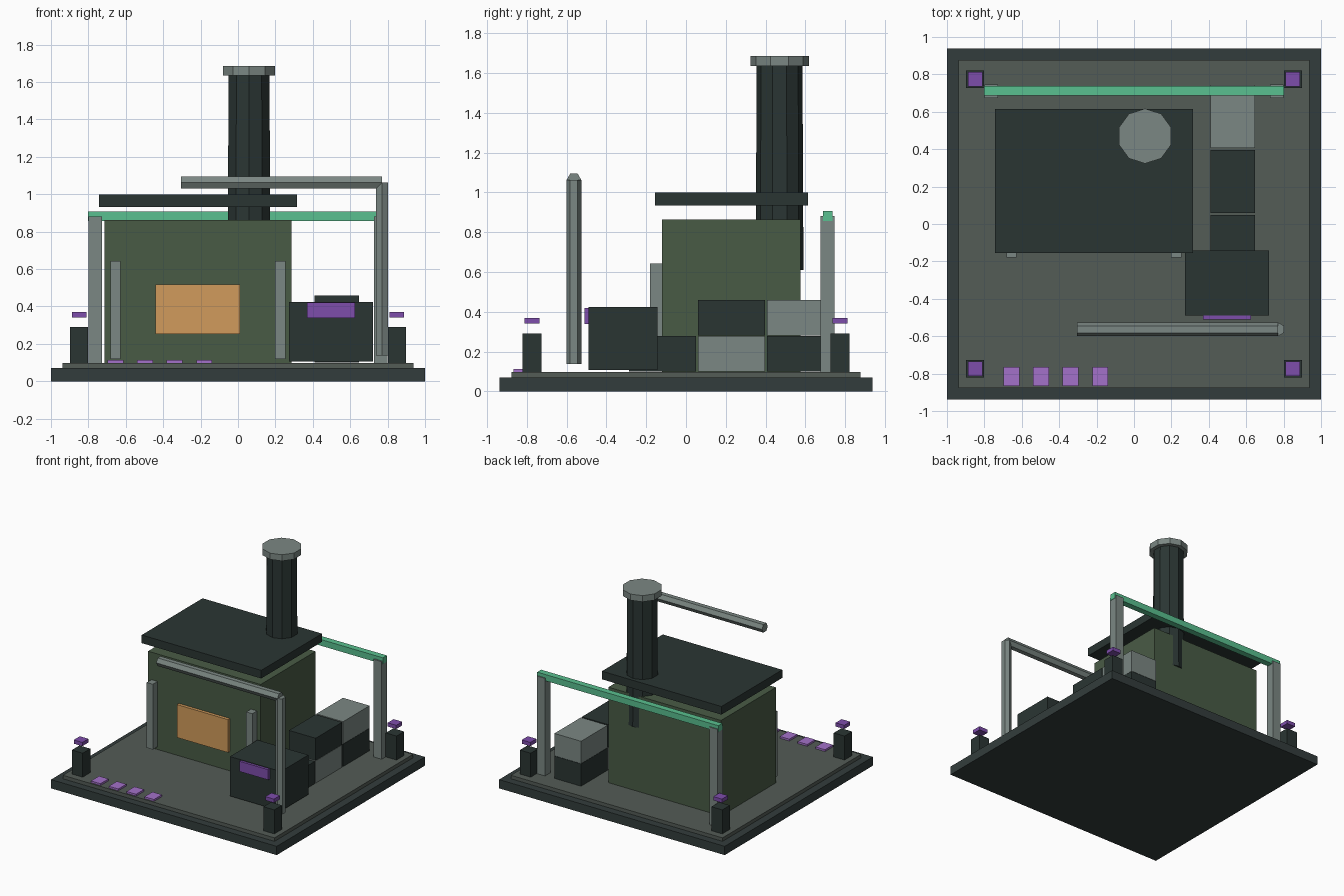
import bpy, math

if "Cube" in bpy.data.objects:
    bpy.data.objects.remove(bpy.data.objects["Cube"])


def material(name, rgb):
    # display colour (0-255) to linear
    m = bpy.data.materials.new(name)
    m.diffuse_color = (*[(c / 255) ** 2.2 for c in rgb], 1)
    m.use_nodes = True
    m.node_tree.nodes["Principled BSDF"].inputs["Base Color"].default_value = m.diffuse_color
    return m


IRON = material("dark_iron", (46, 56, 54))
EDGE = material("base_edge", (54, 63, 62))
FLOOR = material("floor_grey", (84, 92, 87))
OLIVE = material("olive_wall", (74, 91, 71))
STEEL = material("steel", (122, 134, 130))
GREEN = material("green_beam", (90, 190, 142))
AMBER = material("amber", (208, 154, 92))
PURPLE = material("purple", (125, 78, 170))
LILAC = material("lilac", (162, 112, 200))


def box(name, x, y, z, mat):
    # box from (min, max) ranges
    bpy.ops.mesh.primitive_cube_add(size=1, location=[sum(r) / 2 for r in (x, y, z)])
    o = bpy.context.object
    o.name = name
    o.scale = [r[1] - r[0] for r in (x, y, z)]
    bpy.ops.object.transform_apply(location=False, rotation=False, scale=True)
    o.data.materials.append(mat)
    return o


def tube(name, sides, r1, r2, length, loc, mat, rot=(0, 0, 0)):
    bpy.ops.mesh.primitive_cone_add(vertices=sides, radius1=r1, radius2=r2,
                                    depth=length, location=loc, rotation=rot)
    o = bpy.context.object
    o.name = name
    o.data.materials.append(mat)
    return o


def around(c, h):
    return (c - h, c + h)


# Base and floor plate
box("base", (-1, 1), (-0.938, 0.938), (0, 0.07), EDGE)
box("floor_plate", (-0.938, 0.938), (-0.877, 0.877), (0.07, 0.098), FLOOR)

# Furnace house, floating roof slab, window and front ribs
box("house_body", (-0.713, 0.285), (-0.12, 0.575), (0.098, 0.863), OLIVE)
box("roof_slab", (-0.744, 0.315), (-0.156, 0.614), (0.933, 0.998), IRON)
box("front_window", (-0.44, 0.012), (-0.145, -0.115), (0.254, 0.518), AMBER)
for i, x in enumerate((-0.656, 0.226)):
    box(f"front_rib_{i}", around(x, 0.027), (-0.18, -0.115), (0.12, 0.643), STEEL)

# Chimney
tube("chimney", 10, 0.12, 0.115, 1.03, (0.059, 0.47, 1.125), IRON)
tube("chimney_cap", 10, 0.147, 0.147, 0.05, (0.059, 0.47, 1.66), STEEL)

# Rear gantry
for side in (-1, 1):
    box(f"gantry_post_{side}", around(side * 0.764, 0.036), around(0.71, 0.035),
        (0.098, 0.88), STEEL)
box("gantry_beam", (-0.803, 0.803), around(0.712, 0.025), (0.857, 0.907), GREEN)

# Exhaust pipe
tube("pipe_upright", 6, 0.037, 0.037, 0.925, (0.77, -0.563, 0.6), STEEL)
tube("pipe_arm", 6, 0.037, 0.037, 1.075, (0.2325, -0.563, 1.062), STEEL,
     (0, math.pi / 2, 0))

# Control console
box("console", (0.272, 0.723), (-0.49, -0.142), (0.107, 0.424), IRON)
box("console_screen", (0.37, 0.625), (-0.51, -0.485), (0.338, 0.42), PURPLE)

# Stacked crates
for i, (col, row, mat) in enumerate(((0, 0, IRON), (1, 0, STEEL), (2, 0, IRON),
                                     (1, 1, IRON), (2, 1, STEEL))):
    z = 0.1 + row * 0.181
    box(f"crate_{i}", around(0.528, 0.118), around(-0.119 + col * 0.347, 0.168),
        (z, z + 0.179), mat)

# Corner lamps
for sx in (-1, 1):
    for sy in (-1, 1):
        x, y = sx * 0.849, sy * 0.774
        box(f"corner_post_{sx}_{sy}", around(x, 0.048), around(y, 0.048),
            (0.098, 0.29), IRON)
        box(f"corner_lamp_{sx}_{sy}", around(x, 0.038), around(y, 0.038),
            (0.34, 0.37), PURPLE)

# Floor markers
for i in range(4):
    box(f"floor_marker_{i}", around(-0.655 + i * 0.158, 0.042), (-0.866, -0.764),
        (0.095, 0.113), LILAC)
